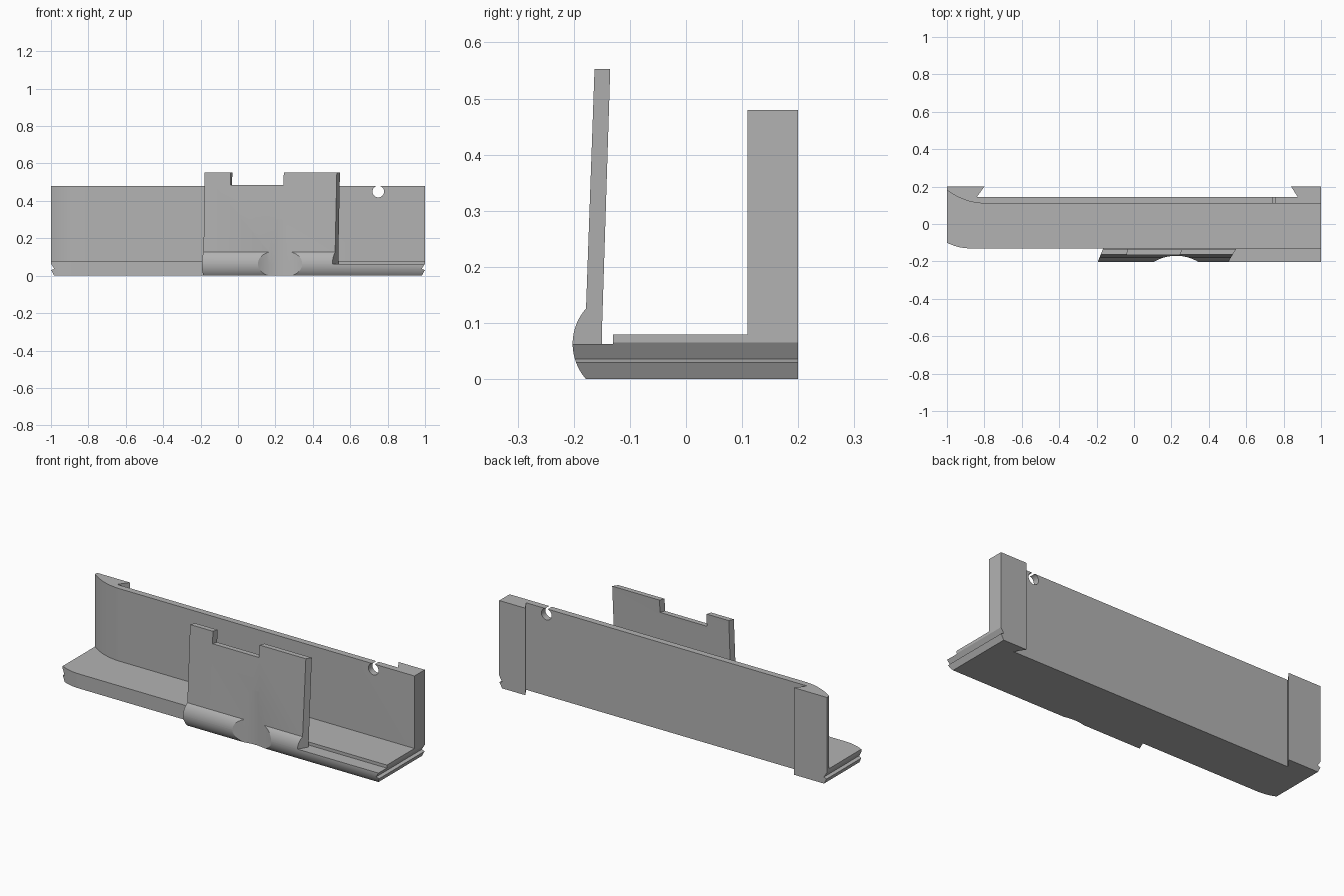
import bpy, bmesh, math
from mathutils import Vector

cube = bpy.data.objects.get("Cube")
if cube:
    bpy.data.objects.remove(cube, do_unlink=True)

GREY = (0.45, 0.45, 0.45, 1)
grey = bpy.data.materials.new("plain grey")
grey.use_nodes = True
grey.diffuse_color = GREY
grey.node_tree.nodes["Principled BSDF"].inputs["Base Color"].default_value = GREY


def prism(name, outline, place, start, end):
    """Loft an outline between two stations; place maps (point, station) to 3D."""
    bm = bmesh.new()
    rings = [[bm.verts.new(place(p, s)) for p in outline] for s in (start, end)]
    count = len(outline)
    for i in range(count):
        j = (i + 1) % count
        bm.faces.new((rings[0][i], rings[0][j], rings[1][j], rings[1][i]))
    for ring in rings:
        bm.faces.new(ring)
    bmesh.ops.recalc_face_normals(bm, faces=bm.faces)
    mesh = bpy.data.meshes.new(name)
    bm.to_mesh(mesh)
    bm.free()
    ob = bpy.data.objects.new(name, mesh)
    mesh.materials.append(grey)
    bpy.context.collection.objects.link(ob)
    return ob


def flat(p, z):
    return Vector((p[0], p[1], z))


def upright(p, y):
    return Vector((p[0], y, p[1]))


def circle(cx, cy, r, n=64):
    return [(cx + r * math.cos(math.tau * i / n), cy + r * math.sin(math.tau * i / n))
            for i in range(n)]


def activate(ob):
    bpy.ops.object.select_all(action='DESELECT')
    ob.select_set(True)
    bpy.context.view_layer.objects.active = ob


def cut(ob, cutter):
    cutter.hide_render = True
    mod = ob.modifiers.new("cut", 'BOOLEAN')
    mod.operation = 'DIFFERENCE'
    mod.solver = 'EXACT'
    mod.object = cutter
    activate(ob)
    bpy.ops.object.modifier_apply(modifier=mod.name)
    bpy.data.objects.remove(cutter, do_unlink=True)


STEPS = 12
BACK, FRONT = 0.2, -0.13
# rear edge with the dovetail recess, running from right end to left end
rear = [(1, BACK), (0.84, BACK), (0.875, 0.145), (-0.84, 0.145), (-0.8, BACK), (-1, BACK)]

# floor slab with its rounded front corner
corner = [(-1 + 0.12 * i / STEPS, FRONT + 0.03 * (1 - i / STEPS) ** 2)
          for i in range(STEPS + 1)]
floor_slab = prism("floor_slab", rear + corner + [(1, FRONT)], flat, 0, 0.08)

# back wall flaring outward at one end
flare = [(-1 + 0.2 * i / STEPS, 0.11 + 0.07 * (1 - i / STEPS) ** 2)
         for i in range(STEPS + 1)]
back_wall = prism("back_wall", rear + flare + [(1, 0.11)], flat, 0.08, 0.48)
cut(back_wall, prism("hole_cutter", circle(0.75, 0.45, 0.031), upright, 0, 0.3))

# round nose shared by the ledge and the clip
MID, RADIUS, SWING = 0.063, 0.095, math.radians(41.5)


def nose(a, b):
    return [(-0.107 - RADIUS * math.cos(a + (b - a) * i / STEPS),
             MID + RADIUS * math.sin(a + (b - a) * i / STEPS)) for i in range(STEPS + 1)]


def slanted(p, station):
    x, slope = station
    return Vector((x + slope * (p[0] - FRONT), p[0], p[1]))


LEFT_CUT, RIGHT_CUT = (-0.165, 0.4), (0.548, 0.6)
ledge = prism("front_ledge", [(FRONT, 0)] + nose(-SWING, 0) + [(FRONT, MID)],
              slanted, LEFT_CUT, (1, 0.0))
clip = prism("clip_plate",
             nose(0, SWING) + [(-0.163, 0.553), (-0.135, 0.553), (-0.15, 0.08), (-0.15, MID)],
             slanted, LEFT_CUT, RIGHT_CUT)

# notch in the top of the clip
notch = [(-0.05, -0.2), (0.23, -0.2), (0.27, -0.1), (-0.02, -0.1)]
cut(clip, prism("notch_cutter", notch, flat, 0.485, 0.6))

# thumb scoop across the nose
for part in (ledge, clip):
    cut(part, prism("scoop_cutter", circle(0.225, -0.405, 0.235, 96), flat, -0.1, 0.3))

# V grooves and bottom chamfers along both ends
groove = [(1.03, 0.065), (1, 0.065), (0.982, 0.036), (0.999, 0.03), (0.982, -0.001),
          (0.982, -0.02), (1.03, -0.02)]
for part, sides in ((floor_slab, (1, -1)), (ledge, (1,))):
    for side in sides:
        cut(part, prism("groove_cutter", [(side * x, z) for x, z in groove],
                        upright, -0.3, 0.3))

for part in (floor_slab, back_wall, ledge, clip):
    activate(part)
    bpy.ops.object.shade_smooth_by_angle(angle=math.radians(20))
